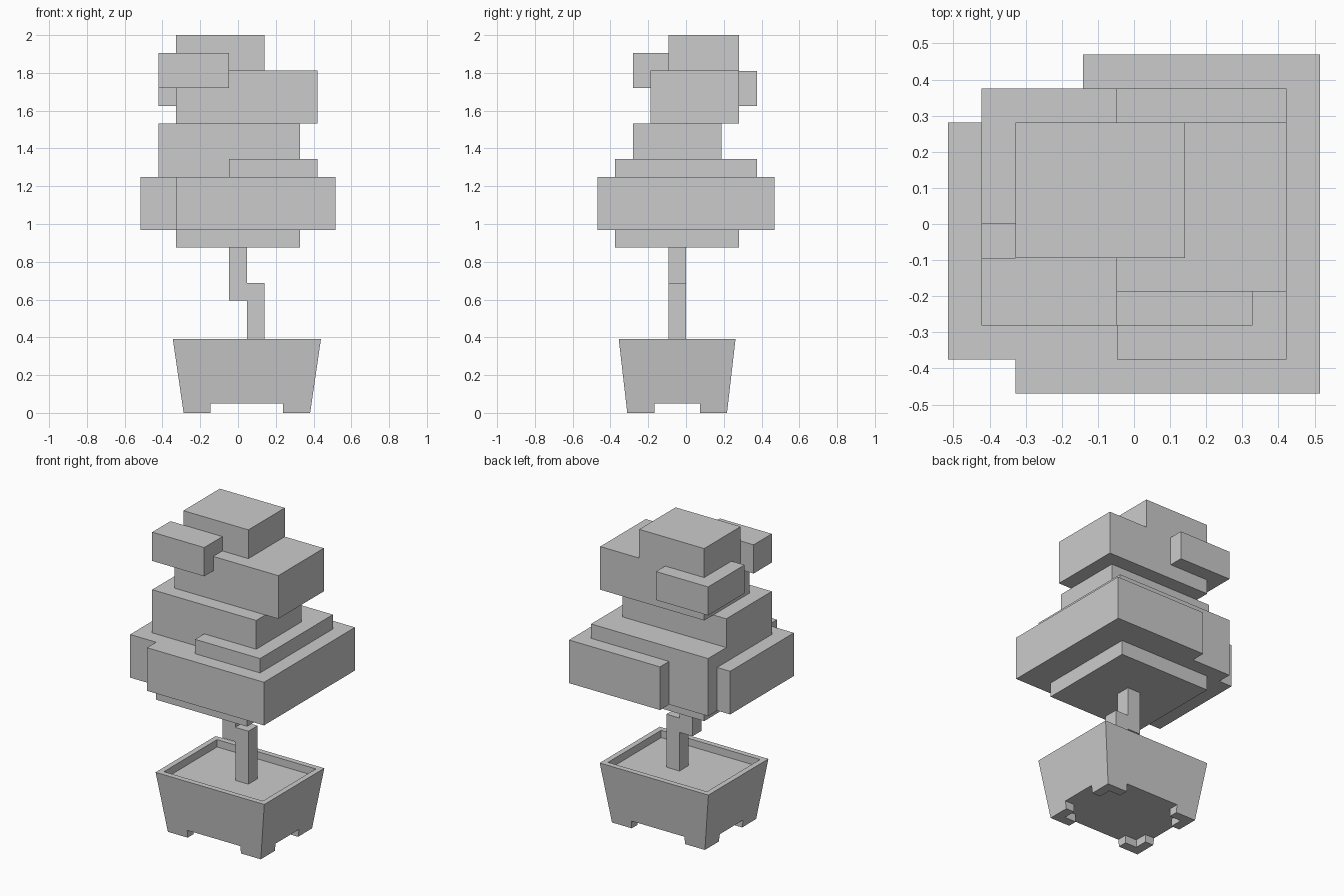
import bpy, bmesh

if "Cube" in bpy.data.objects:
    bpy.data.objects.remove(bpy.data.objects["Cube"])

U = 0.09375  # block grid size


def make_object(name, bm):
    bmesh.ops.recalc_face_normals(bm, faces=bm.faces)
    mesh = bpy.data.meshes.new(name)
    bm.to_mesh(mesh)
    bm.free()
    obj = bpy.data.objects.new(name, mesh)
    bpy.context.collection.objects.link(obj)
    return obj


def loft(bm, lower, z0, upper, z1):
    """Closed solid between two outlines; returns the top face."""
    a = [bm.verts.new((x, y, z0)) for x, y in lower]
    b = [bm.verts.new((x, y, z1)) for x, y in upper]
    n = len(a)
    for i in range(n):
        j = (i + 1) % n
        bm.faces.new((a[i], a[j], b[j], b[i]))
    bm.faces.new(a[::-1])
    return bm.faces.new(b)


def prism(name, outline, k0, k1):
    """Upright prism from an outline in grid units."""
    pts = [(U * (i - 5.5), U * (j - 5)) for i, j in outline]
    bm = bmesh.new()
    loft(bm, pts, 0.875 + U * k0, pts, 0.875 + U * k1)
    return make_object(name, bm)


def block(name, i0, i1, j0, j1, k0, k1):
    return prism(name, [(i0, j0), (i1, j0), (i1, j1), (i0, j1)], k0, k1)


# Foliage, bottom to top
block("foliage_underside", 2, 9, 1, 8, 0, 1)
prism("foliage_main_tier", [(2, 0), (11, 0), (11, 10), (4, 10), (4, 9), (1, 9),
                            (1, 8), (0, 8), (0, 1), (2, 1)], 1, 4)
prism("foliage_ledge", [(1, 2), (5, 2), (5, 1), (10, 1), (10, 9), (1, 9)], 4, 5)
block("foliage_middle_tier", 1, 9, 2, 7, 5, 7)
block("foliage_upper_tier", 2, 10, 3, 8, 7, 10)
block("foliage_back_tuft", 1, 5, 5, 9, 8, 9.98)
block("foliage_front_tuft", 1, 5, 2, 4, 9, 11)
block("foliage_crown", 2, 7, 4, 8, 10, 12)

# Stepped trunk
block("trunk_upper", 5, 6, 4, 5, -3, 0)
block("trunk_lower", 6, 7, 4, 5, -6, -2)

# Tapered pot with recessed soil
CX, CY = 0.047, -0.047
POT_H, FOOT_H, WALL, SOIL_DEPTH = 0.39, 0.05, 0.05, 0.048


def half_size(z):
    t = z / POT_H
    return 0.335 + 0.057 * t, 0.264 + 0.045 * t


def rect(hx, hy):
    return [(CX + sx * hx, CY + sy * hy) for sx, sy in ((-1, -1), (1, -1), (1, 1), (-1, 1))]


bm = bmesh.new()
top = loft(bm, rect(*half_size(FOOT_H)), FOOT_H, rect(*half_size(POT_H)), POT_H)
bmesh.ops.recalc_face_normals(bm, faces=bm.faces)
bmesh.ops.inset_region(bm, faces=[top], thickness=WALL)
# Step the inner face down to the soil level
soil = bmesh.ops.extrude_discrete_faces(bm, faces=[top])["faces"][0]
bmesh.ops.translate(bm, verts=soil.verts, vec=(0, 0, -SOIL_DEPTH))
bmesh.ops.remove_doubles(bm, verts=bm.verts, dist=1e-5)
make_object("pot", bm)


# L-shaped feet at the four corners
def foot_outline(sx, sy, z):
    hx, hy = half_size(z)
    ix, iy, t = 0.192, 0.12, 0.06
    bx, by = 0.335 - t, 0.264 - t
    pts = [(ix, hy), (hx, hy), (hx, iy), (bx, iy), (bx, by), (ix, by)]
    return [(CX + sx * x, CY + sy * y) for x, y in pts]


for side, sx in (("left", -1), ("right", 1)):
    for end, sy in (("front", -1), ("back", 1)):
        bm = bmesh.new()
        loft(bm, foot_outline(sx, sy, 0), 0, foot_outline(sx, sy, FOOT_H), FOOT_H)
        make_object(f"pot_foot_{end}_{side}", bm)
